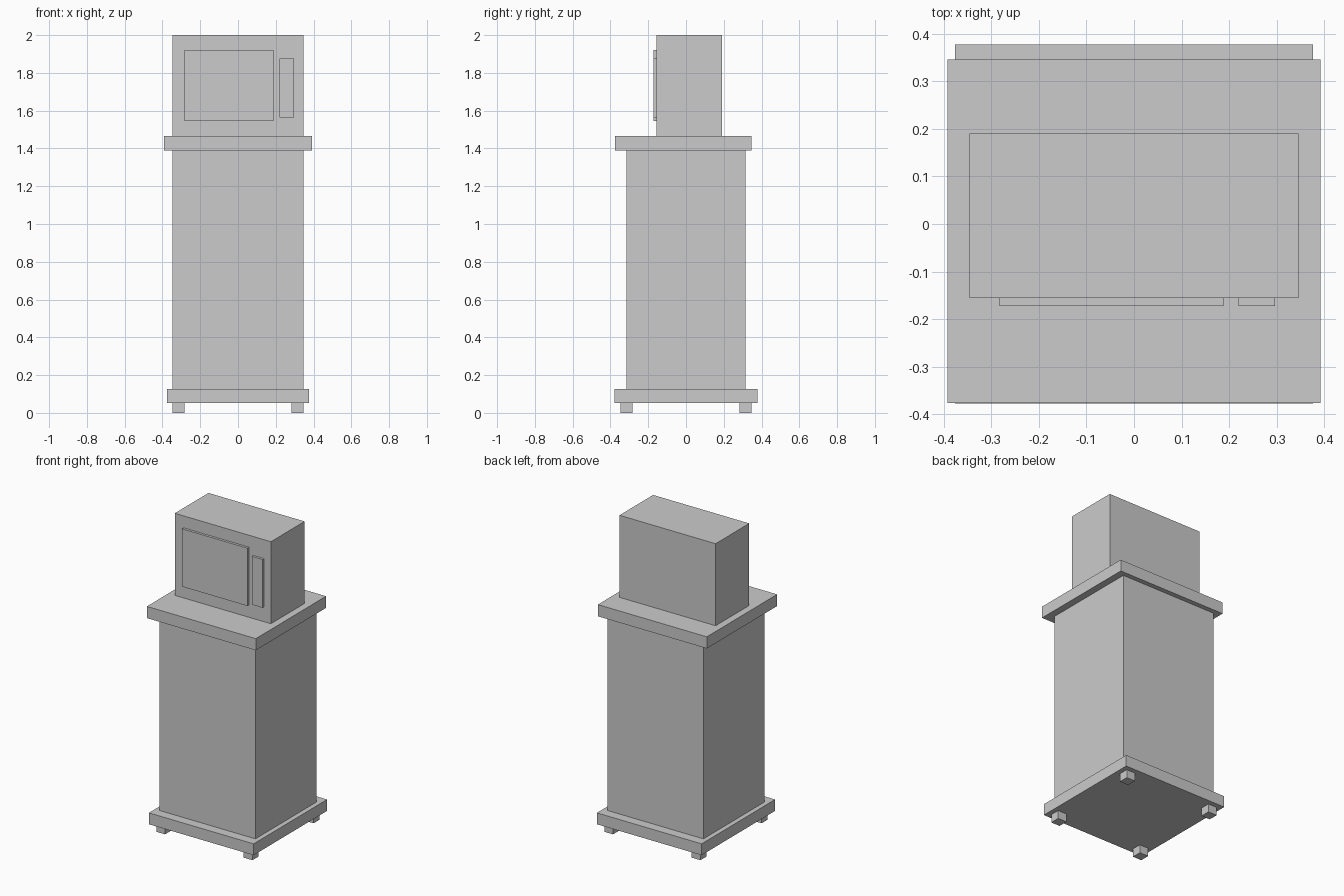
import bpy
import bmesh
from mathutils import Vector

default = bpy.data.objects.get("Cube")
if default:
    bpy.data.objects.remove(default, do_unlink=True)

# Single plain colour
grey = bpy.data.materials.new("plain_grey")
grey.use_nodes = True
colour = (0.6, 0.6, 0.6, 1)
grey.diffuse_color = colour
grey.node_tree.nodes["Principled BSDF"].inputs["Base Color"].default_value = colour


def box(name, x, y, z):
    """Box from (low, high) ranges along each axis."""
    low, high = Vector((x[0], y[0], z[0])), Vector((x[1], y[1], z[1]))
    centre, size = (low + high) / 2, high - low
    bm = bmesh.new()
    bmesh.ops.create_cube(bm, size=1)
    bmesh.ops.scale(bm, vec=size, verts=bm.verts)
    mesh = bpy.data.meshes.new(name)
    bm.to_mesh(mesh)
    bm.free()
    mesh.materials.append(grey)
    obj = bpy.data.objects.new(name, mesh)
    obj.location = centre
    bpy.context.collection.objects.link(obj)
    return obj


def span(half):
    return (-half, half)


# Heights of the stacked parts
foot_top, base_top, cabinet_top, counter_top = 0.053, 0.127, 1.39, 1.466

# Feet, one under each corner
inner, outer = 0.283, 0.346
sides = {"left": (inner, outer), "right": (-outer, -inner)}
ends = {"front": (-outer, -inner), "back": (inner, outer)}
for end, y in ends.items():
    for side, x in sides.items():
        box(f"{end}_{side}_foot", x, y, (0, foot_top))

# Cabinet
box("base_slab", span(0.377), span(0.378), (foot_top, base_top))
box("cabinet_body", span(0.346), span(0.315), (base_top, cabinet_top))
box("countertop", span(0.392), (-0.377, 0.346), (cabinet_top, counter_top))

# Oven on the countertop
oven_front, panel_front = -0.156, -0.172
box("oven_body", span(0.346), (oven_front, 0.19), (counter_top, 2))
box("oven_door", (-0.283, 0.188), (panel_front, oven_front), (1.546, 1.922))
box("control_panel", (0.22, 0.297), (panel_front, oven_front), (1.563, 1.877))
